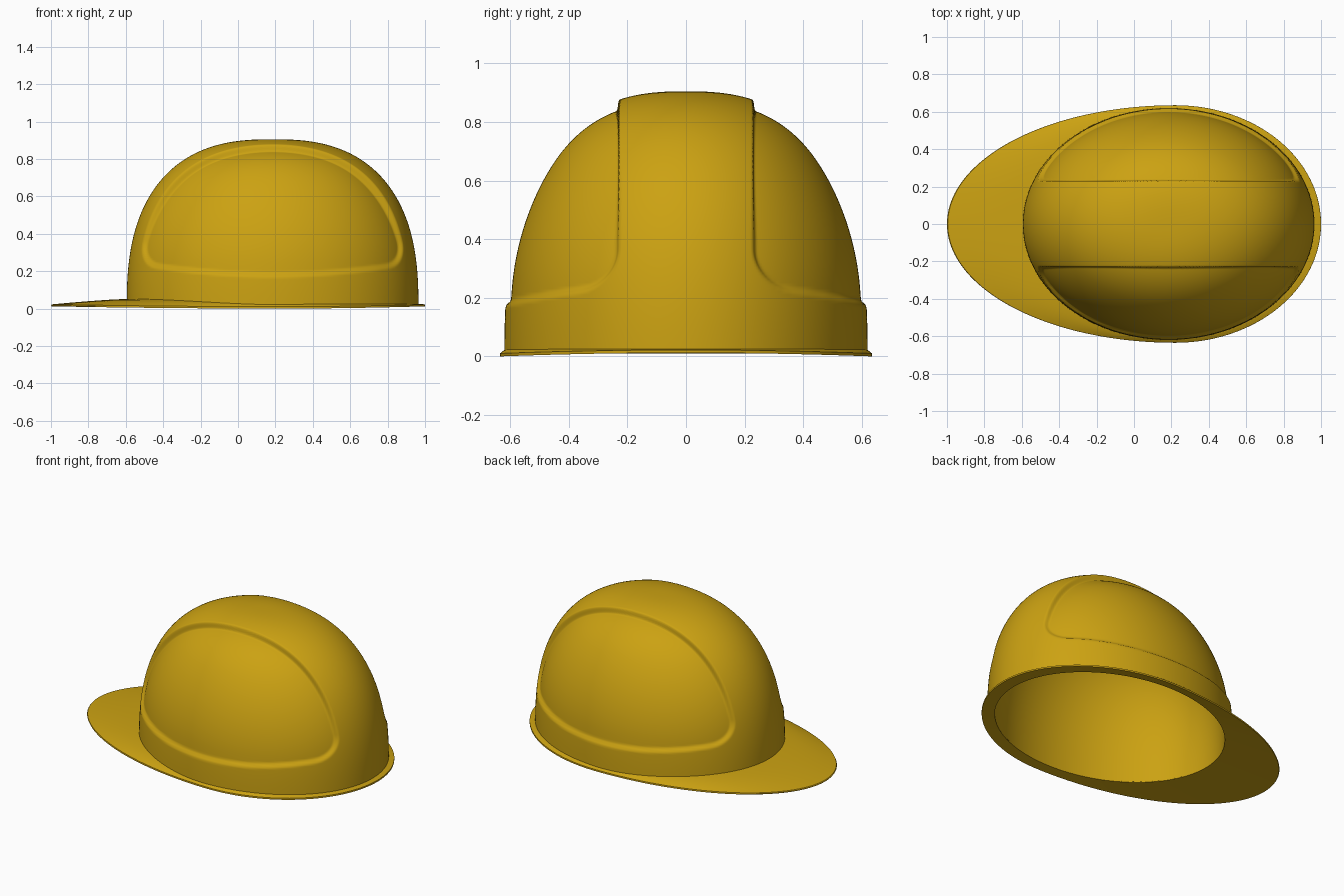
import bpy, bmesh
from math import sin, cos, pi, hypot

if "Cube" in bpy.data.objects:
    bpy.data.objects.remove(bpy.data.objects["Cube"])

SEG = 512
CX, RX, RY, H, N = 0.185, 0.78, 0.62, 0.905, 2.55   # dome centre, radii, height, fullness

mat = bpy.data.materials.new("yellow_plastic")
mat.diffuse_color = (0.60, 0.36, 0.006, 1)
mat.use_nodes = True
mat.node_tree.nodes["Principled BSDF"].inputs["Base Color"].default_value = mat.diffuse_color


def smooth(t):
    t = max(0.0, min(1.0, t))
    return t * t * (3 - 2 * t)


def recess(x, y, z):
    """Depth of the sunken side panel: rounded corner between ridge and base band."""
    r = 0.14
    qx = r - (abs(y) - 0.226)
    qz = r - (z - 0.17 - 0.12 * (x - CX) ** 2)
    d = r - (hypot(max(qx, 0), max(qz, 0)) + min(max(qx, qz), 0))
    depth = 0.018 + 0.016 * smooth((z - 0.25) / 0.45)
    return depth * smooth(d / 0.024)


def dome_point(t, a, inset=None):
    """Point on the dome, pushed inward along its normal."""
    s, z = cos(t) ** (2 / N), H * sin(t) ** (2 / N)
    x, y = RX * s * cos(a), RY * s * sin(a)
    sr = max(s, 1e-6)
    g = sr ** (N - 2)
    nx, ny, nz = g * x / RX ** 2, g * y / RY ** 2, (z / H) ** (N - 1) / H
    ln = hypot(nx, ny, nz)
    d = recess(x + CX, y, z) if inset is None else inset
    return (CX + x - nx / ln * d, y - ny / ln * d, max(z - nz / ln * d, 0.014))


def add_rings(bm, rings, closed=False):
    """Skin a list of vertex rings with quads."""
    vr = [[bm.verts.new(p) for p in ring] for ring in rings]
    pairs = list(zip(vr, vr[1:])) + ([(vr[-1], vr[0])] if closed else [])
    for lo, hi in pairs:
        for i in range(len(lo)):
            j = (i + 1) % len(lo)
            bm.faces.new((lo[i], lo[j], hi[j], hi[i]))
    return vr


def cap(bm, ring, point):
    tip = bm.verts.new(point)
    for i in range(len(ring)):
        bm.faces.new((ring[i], ring[(i + 1) % len(ring)], tip))


def finish(bm, name, angle):
    bmesh.ops.recalc_face_normals(bm, faces=bm.faces)
    me = bpy.data.meshes.new(name)
    bm.to_mesh(me)
    bm.free()
    ob = bpy.data.objects.new(name, me)
    bpy.context.collection.objects.link(ob)
    me.materials.append(mat)
    bpy.ops.object.select_all(action='DESELECT')
    ob.select_set(True)
    bpy.context.view_layer.objects.active = ob
    bpy.ops.object.shade_smooth_by_angle(angle=angle)


angles = [2 * pi * i / SEG for i in range(SEG)]

# Shell: plain inner surface, bottom rim, outer surface with sunken side panels
INNER, OUTER, WALL = 24, 150, 0.045
rings = [[dome_point(pi / 2 * k / INNER, a, WALL) for a in angles] for k in range(INNER - 1, -1, -1)]
rings += [[dome_point(pi / 2 * k / OUTER, a) for a in angles] for k in range(OUTER)]
bm = bmesh.new()
vr = add_rings(bm, rings)
cap(bm, vr[0], (CX, 0, H - WALL))
cap(bm, vr[-1], (CX, 0, H))
finish(bm, "helmet_shell", 1.05)


# Brim: narrow lip all round, stretched to a visor at -x
def brim_point(a, f, z):
    """f = 0 at the shell wall, 1 at the brim edge."""
    c, s = cos(a), sin(a)
    ox, oy = 0.22 + (0.78 if c > 0 else 1.22) * c, 0.635 * s
    ix, iy = CX + 0.772 * c, 0.612 * s
    return (ix + (ox - ix) * f, iy + (oy - iy) * f, z)


def edge_z(a):
    return 0.006 + 0.006 * cos(2 * a)


def root_z(a):
    return 0.026 + 0.026 * smooth(-cos(a))


brim_angles = [2 * pi * i / 192 for i in range(192)]
brim = [[(CX + (RX - WALL) * cos(a), (RY - WALL) * sin(a), z) for a in brim_angles]
        for z in (0.018, 0.010)]
brim.append([brim_point(a, 0.99, edge_z(a)) for a in brim_angles])
brim.append([brim_point(a, 1.0, edge_z(a) + 0.005) for a in brim_angles])
for f in (0.99, 0.75, 0.5, 0.25, 0.0):
    brim.append([brim_point(a, f, edge_z(a) + 0.01 + (root_z(a) - edge_z(a) - 0.01) * (1 - f ** 1.3))
                 for a in brim_angles])
bm = bmesh.new()
add_rings(bm, brim, closed=True)
finish(bm, "brim_and_visor", 0.7)
